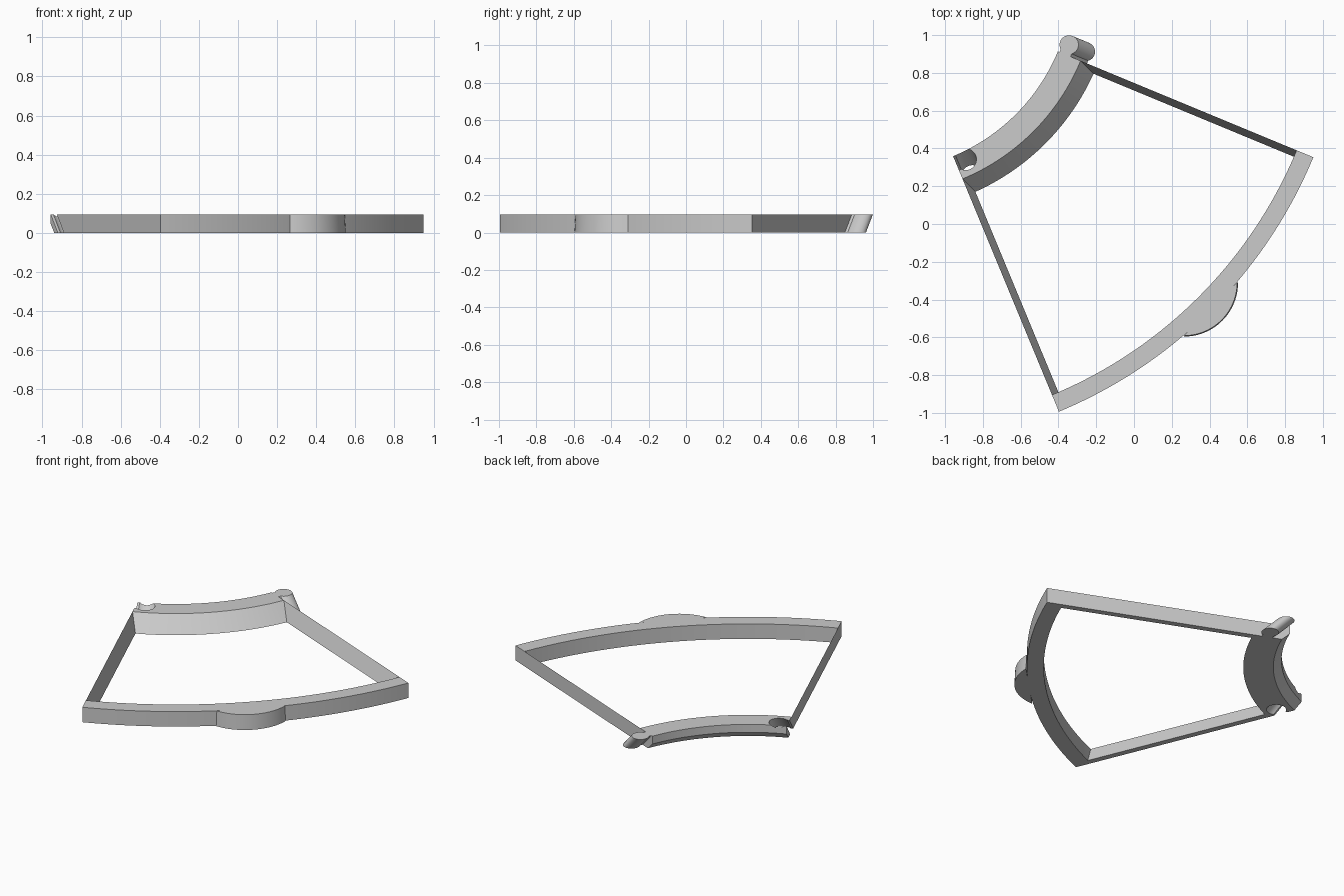
import bpy, bmesh
from math import radians, cos, sin, pi
from mathutils import Vector

cube = bpy.data.objects.get("Cube")
if cube:
    bpy.data.objects.remove(cube)

HUB = Vector((-1.35, 1.306, 0))         # centre that the sector turns about
H = 0.095                               # height of the whole piece
START, END = radians(-67.5), radians(-22.5)

grey = bpy.data.materials.new("light_grey")
grey.use_nodes = True
grey.diffuse_color = (0.6, 0.6, 0.6, 1)
grey.node_tree.nodes["Principled BSDF"].inputs["Base Color"].default_value = (0.6, 0.6, 0.6, 1)


def loft(name, loops):
    """Skin closed loops of equal length and cap both ends."""
    bm = bmesh.new()
    rows = [[bm.verts.new(p) for p in loop] for loop in loops]
    n = len(rows[0])
    for a, b in zip(rows, rows[1:]):
        for i in range(n):
            j = (i + 1) % n
            bm.faces.new((a[i], a[j], b[j], b[i]))
    bm.faces.new(rows[0])
    bm.faces.new(rows[-1])
    bmesh.ops.recalc_face_normals(bm, faces=bm.faces)
    mesh = bpy.data.meshes.new(name)
    bm.to_mesh(mesh)
    bm.free()
    mesh.materials.append(grey)
    obj = bpy.data.objects.new(name, mesh)
    bpy.context.collection.objects.link(obj)
    return obj


def polar(angle, r, side, z):
    """Point at radius r along an angle, moved sideways from that line."""
    c, s = cos(angle), sin(angle)
    return HUB + Vector((r * c - side * s, r * s + side * c, z))


def ring(name, profile, steps=48):
    angles = [START + (END - START) * i / steps for i in range(steps + 1)]
    return loft(name, [[polar(a, r, 0, z) for r, z in profile] for a in angles])


def keyhole(name, angle, radius, neck, length, low, high):
    """Round post with a neck, leaning away from the hub at 45 degrees."""
    gap = radians(90) - (radius ** 2 - neck ** 2) ** 0.5 / radius
    gap = neck / radius
    first, last = -pi / 2 + gap, 3 * pi / 2 - gap
    outline = [(-neck, -length), (neck, -length)]
    for i in range(33):
        t = first + (last - first) * i / 32
        outline.append((radius * cos(t), radius * sin(t)))
    return loft(name, [[polar(angle, 1.066 + H - z + u, 0.055 + v, z)
                        for u, v in outline] for z in (low, high)])


def smooth(obj):
    bpy.ops.object.select_all(action="DESELECT")
    obj.select_set(True)
    bpy.context.view_layer.objects.active = obj
    bpy.ops.object.shade_smooth_by_angle(angle=radians(30))


# Outer rim
rim = ring("outer_rim", [(2.393, 0), (2.489, 0), (2.489, H), (2.393, H)])

# Finger bump on the rim, slightly wider at the base
def bump_loop(radius, z):
    return [(0.265 + radius * cos(t), -0.31 + radius * sin(t), z)
            for t in (-pi / 2 + pi / 2 * i / 24 for i in range(25))]

bump = loft("rim_bump", [bump_loop(0.286, 0), bump_loop(0.281, H)])

# Inner rim with a sloping front and an undercut back
inner = ring("inner_rim", [(1.072, 0), (1.245, 0), (1.155, H), (1.025, H), (1.025, 0.045)])

# Socket cut through one end of the inner rim
cutter = keyhole("socket_cutter", START, 0.057, 0.043, 0.09, -0.02, H + 0.02)
cutter.hide_render = True
cut = inner.modifiers.new("socket", "BOOLEAN")
cut.operation = "DIFFERENCE"
cut.solver = "EXACT"
cut.object = cutter
bpy.context.view_layer.objects.active = inner
bpy.ops.object.modifier_apply(modifier=cut.name)
bpy.data.objects.remove(cutter)

# Matching knob on the other end
knob = keyhole("knob", END, 0.05, 0.033, 0.085, 0, H)

# Side walls: sharp on top, wedge-shaped below
for name, angle, inward in (("right_wall", START, 0.037), ("left_wall", END, -0.037)):
    loft(name, [[polar(angle, base, 0, 0), polar(angle, base, inward, 0),
                 polar(angle, top, 0, H)] for base, top in ((1.235, 1.145), (2.43, 2.43))])

for part in (rim, bump, inner, knob):
    smooth(part)
